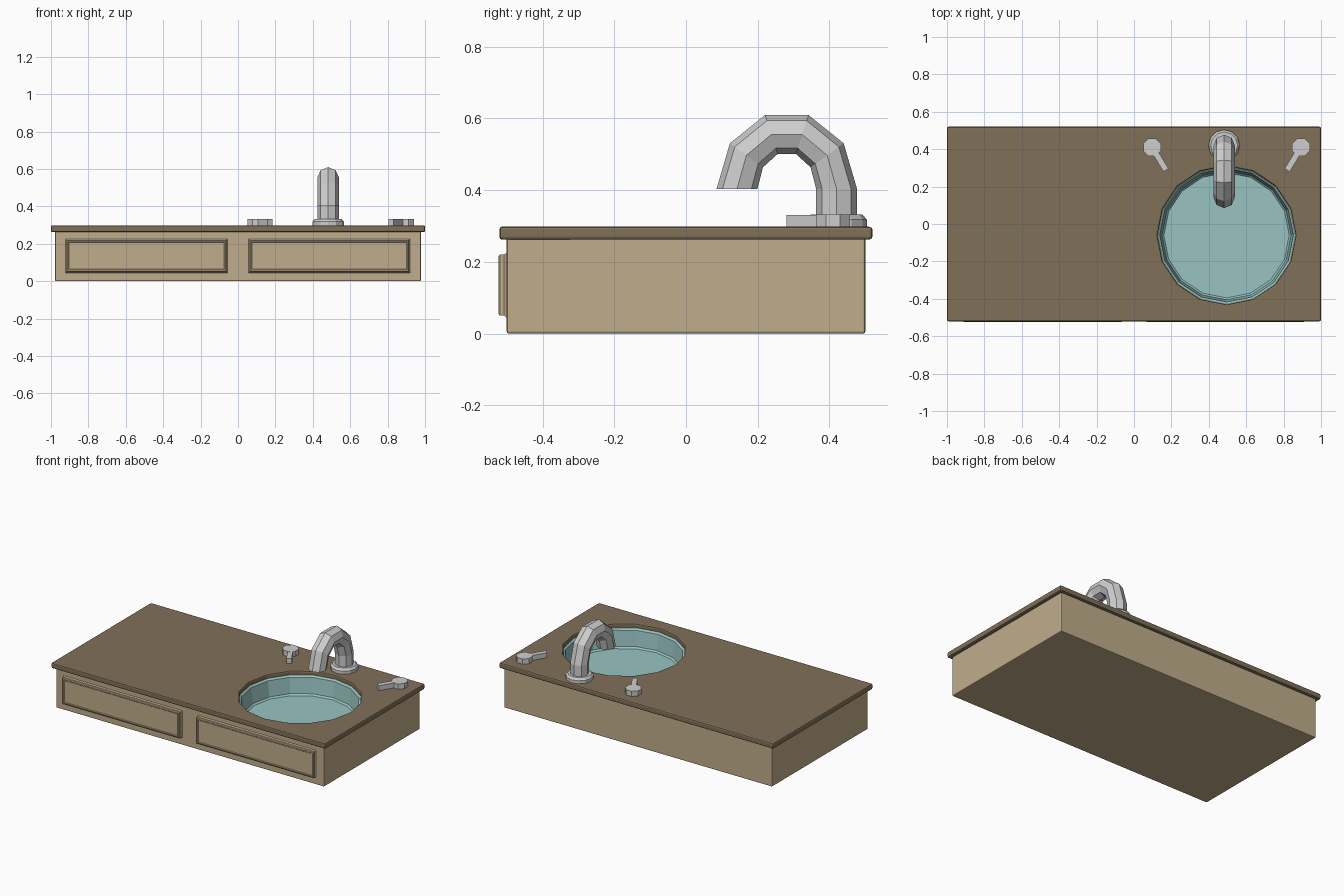
import bpy, bmesh, math
from mathutils import Vector

if "Cube" in bpy.data.objects:
    bpy.data.objects.remove(bpy.data.objects["Cube"])


def mat(name, rgb):
    lin = [((c / 255 + 0.055) / 1.055) ** 2.4 for c in rgb]
    m = bpy.data.materials.new(name)
    m.diffuse_color = (*lin, 1)
    m.use_nodes = True
    m.node_tree.nodes["Principled BSDF"].inputs["Base Color"].default_value = m.diffuse_color
    return m


TAN = mat("tan wood", (192, 173, 140))
BROWN = mat("brown counter", (128, 112, 88))
TEAL = mat("pale teal", (152, 196, 194))
METAL = mat("light metal", (206, 206, 206))


def loft(name, rings, material, cap_start=True, fix=True):
    """Join rings of points into a skin and close the ends."""
    bm = bmesh.new()
    vs = [[bm.verts.new(p) for p in r] for r in rings]
    n = len(rings[0])
    for a, b in zip(vs, vs[1:]):
        for i in range(n):
            j = (i + 1) % n
            bm.faces.new((a[i], a[j], b[j], b[i]))
    if cap_start:
        bm.faces.new(vs[0][::-1])
    bm.faces.new(vs[-1])
    if fix:
        bmesh.ops.recalc_face_normals(bm, faces=bm.faces[:])
    me = bpy.data.meshes.new(name)
    bm.to_mesh(me)
    bm.free()
    ob = bpy.data.objects.new(name, me)
    bpy.context.collection.objects.link(ob)
    me.materials.append(material)
    return ob


def circle(cx, cy, z, r, n, turn=0.0):
    return [(cx + r * math.cos(turn + math.tau * i / n),
             cy + r * math.sin(turn + math.tau * i / n), z) for i in range(n)]


def rect(x0, x1, y0, y1, z):
    return [(x0, y0, z), (x1, y0, z), (x1, y1, z), (x0, y1, z)]


def apply_mod(ob, kind, **props):
    m = ob.modifiers.new(kind, kind)
    for k, v in props.items():
        setattr(m, k, v)
    bpy.context.view_layer.objects.active = ob
    bpy.ops.object.modifier_apply(modifier=m.name)


def cut_round(ob, r, z0, z1):
    c = loft("cutter", [circle(CX, CY, z0, r, 16), circle(CX, CY, z1, r, 16)],
             ob.data.materials[0])
    c.hide_render = True
    apply_mod(ob, 'BOOLEAN', object=c, operation='DIFFERENCE', solver='EXACT')
    bpy.data.objects.remove(c)


CX, CY = 0.495, -0.06   # basin centre

# Cabinet body with a pocket for the basin
body = loft("cabinet_body", [rect(-0.978, 0.978, -0.5, 0.5, 0),
                             rect(-0.978, 0.978, -0.5, 0.5, 0.27)], TAN)
apply_mod(body, 'BEVEL', width=0.006, segments=2)
cut_round(body, 0.37, 0.13, 0.4)

# Countertop with a round hole
top = loft("countertop", [rect(-1, 1, -0.52, 0.52, 0.262),
                          rect(-1, 1, -0.52, 0.52, 0.298)], BROWN)
cut_round(top, 0.37, 0.2, 0.4)
apply_mod(top, 'BEVEL', width=0.008, segments=2, limit_method='ANGLE',
          angle_limit=math.radians(40))

# Basin bowl
loft("basin", [circle(CX, CY, z, r, 16) for r, z in
               ((0.369, 0.272), (0.357, 0.262), (0.345, 0.16), (0.335, 0.15))],
     TEAL, cap_start=False, fix=False)

# Two front panels
for side, x0, x1 in (("left", -0.917, -0.062), ("right", 0.062, 0.914)):
    rings = []
    for y, e in ((-0.497, 0.008), (-0.507, 0), (-0.519, 0), (-0.523, -0.005),
                 (-0.523, -0.011), (-0.52, -0.014)):
        rings.append([(x, y, z) for x, _, z in
                      ((x0 - e, 0, 0.05 - e), (x1 + e, 0, 0.05 - e),
                       (x1 + e, 0, 0.22 + e), (x0 - e, 0, 0.22 + e))])
    loft(side + "_front_panel", rings, TAN)

# Tap base and curved spout
FX, FY, FR = 0.482, 0.42, 0.057
loft("tap_base", [circle(FX, FY, z, r, 12) for r, z in
                  ((0.084, 0.295), (0.084, 0.318), (0.072, 0.332))], METAL)
path = [(FY, 0.31, 0)] + [
    (0.281 + 0.139 * math.cos(a), 0.403 + 0.16 * math.sin(a), a)
    for a in (math.pi * k / 5 for k in range(6))]
rings = []
for y, z, a in path:
    out = Vector((0, math.cos(a), math.sin(a)))
    rings.append([Vector((FX, y, z)) + FR * (math.cos(t) * out + math.sin(t) * Vector((1, 0, 0)))
                  for t in (math.tau * i / 8 for i in range(8))])
loft("tap_spout", rings, METAL)

# Mirrored handles: round knob and lever
for side, s in (("left", -1), ("right", 1)):
    kx, ky = CX + s * 0.398, 0.41
    loft(side + "_handle_knob", [circle(kx, ky, z, 0.051, 8, math.pi / 8)
                                 for z in (0.295, 0.332)], METAL)
    a, b = Vector((kx, ky, 0)), Vector((kx - s * 0.074, 0.288, 0))
    w = (b - a).normalized().cross(Vector((0, 0, 1))) * 0.016
    loft(side + "_handle_lever", [[p + Vector((0, 0, z)) for p in (a - w, b - w, b + w, a + w)]
                                  for z in (0.295, 0.331)], METAL)
